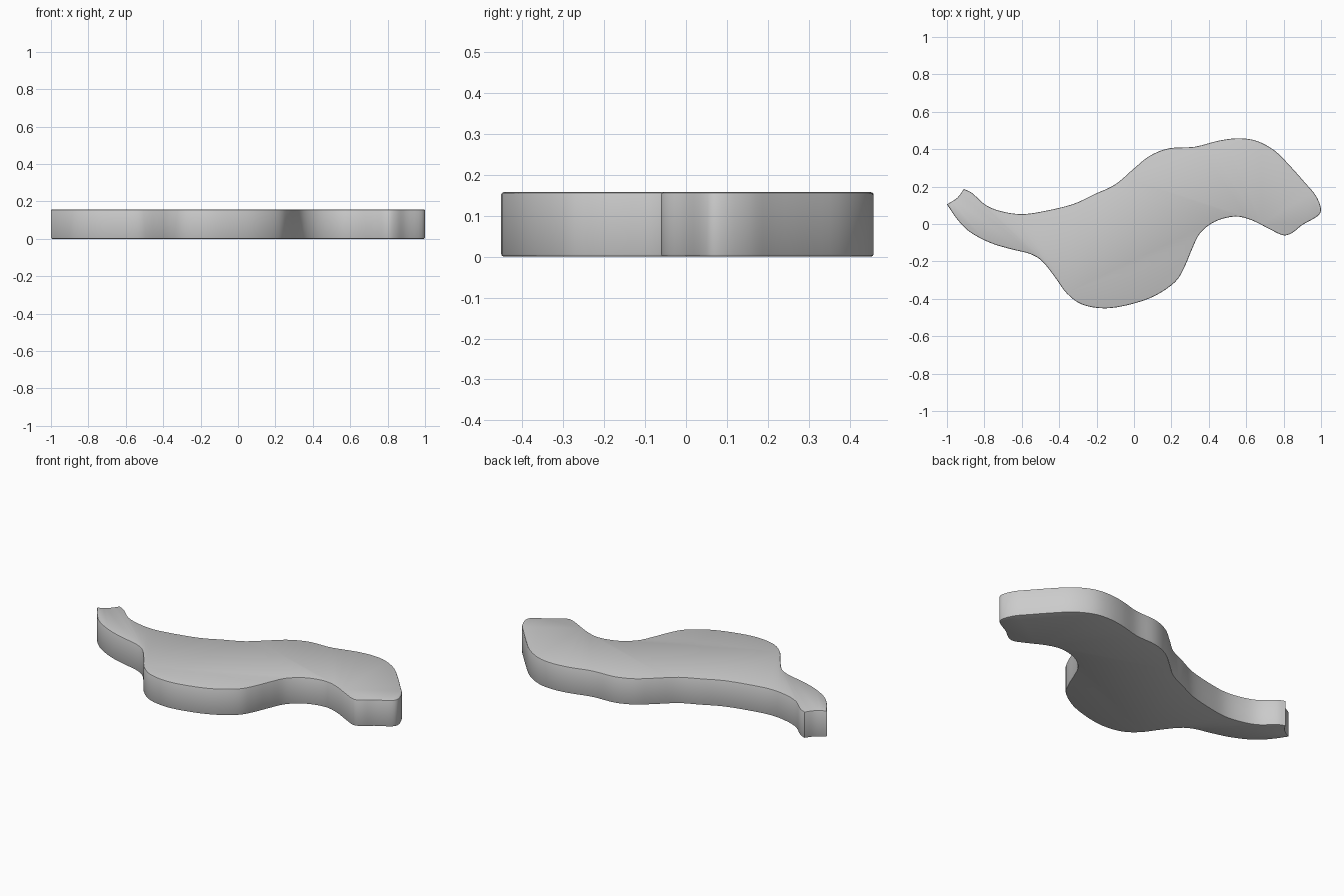
import bpy, bmesh
from mathutils import Vector

if "Cube" in bpy.data.objects:
    bpy.data.objects.remove(bpy.data.objects["Cube"])

# Outline seen from above: smooth runs that meet at the two sharp tail corners
tail_end = [(-1.0, .105), (-.945, .14), (-.91, .187)]
body = [(-.91, .187), (-.865, .165), (-.795, .103), (-.717, .07), (-.61, .053), (-.5, .065),
        (-.33, .105), (-.21, .16), (-.1, .212), (0, .297), (.085, .365), (.19, .405),
        (.325, .413), (.46, .447), (.567, .458), (.66, .443), (.755, .39), (.835, .31),
        (.915, .22), (.97, .155), (.999, .085), (.982, .043), (.9, -.005), (.845, -.048),
        (.797, -.06), (.73, -.03), (.63, .02), (.54, .04), (.433, .013), (.353, -.05),
        (.31, -.135), (.27, -.23), (.22, -.31), (.11, -.385), (-.02, -.43), (-.155, -.451),
        (-.278, -.43), (-.36, -.37), (-.422, -.285), (-.49, -.2), (-.556, -.16),
        (-.663, -.133), (-.77, -.1), (-.877, -.043), (-.945, .025), (-1.0, .105)]
HEIGHT = 0.157


def smooth_run(points, steps=4):
    """Catmull-Rom curve through the points, leaving out the last one."""
    p = [Vector(q) for q in points]
    p = [2 * p[0] - p[1]] + p + [2 * p[-1] - p[-2]]
    out = []
    for i in range(1, len(p) - 2):
        a, b, c, d = p[i - 1:i + 3]
        for s in range(steps):
            t = s / steps
            out.append(0.5 * (2 * b + (c - a) * t + (2 * a - 5 * b + 4 * c - d) * t ** 2
                              + (3 * b - a - 3 * c + d) * t ** 3))
    return out


# Slab: outline face extruded straight up
outline = smooth_run(tail_end) + smooth_run(body)
bm = bmesh.new()
base = bm.faces.new([bm.verts.new((v.x, v.y, 0)) for v in outline])
top = bmesh.ops.extrude_face_region(bm, geom=[base], use_keep_orig=True)
bmesh.ops.translate(bm, vec=(0, 0, HEIGHT),
                    verts=[g for g in top["geom"] if isinstance(g, bmesh.types.BMVert)])
bmesh.ops.recalc_face_normals(bm, faces=bm.faces)

# Softened top and bottom rims
rims = [e for e in bm.edges if abs(e.verts[0].co.z - e.verts[1].co.z) < 1e-5]
bmesh.ops.bevel(bm, geom=rims, offset=0.006, segments=2, profile=0.5, affect='EDGES')

mesh = bpy.data.meshes.new("wavy_slab")
bm.to_mesh(mesh)
bm.free()
slab = bpy.data.objects.new("wavy_slab", mesh)
bpy.context.collection.objects.link(slab)

# Smooth walls, with the tail corners kept crisp
bpy.context.view_layer.objects.active = slab
slab.select_set(True)
bpy.ops.object.shade_smooth_by_angle(angle=0.7)
